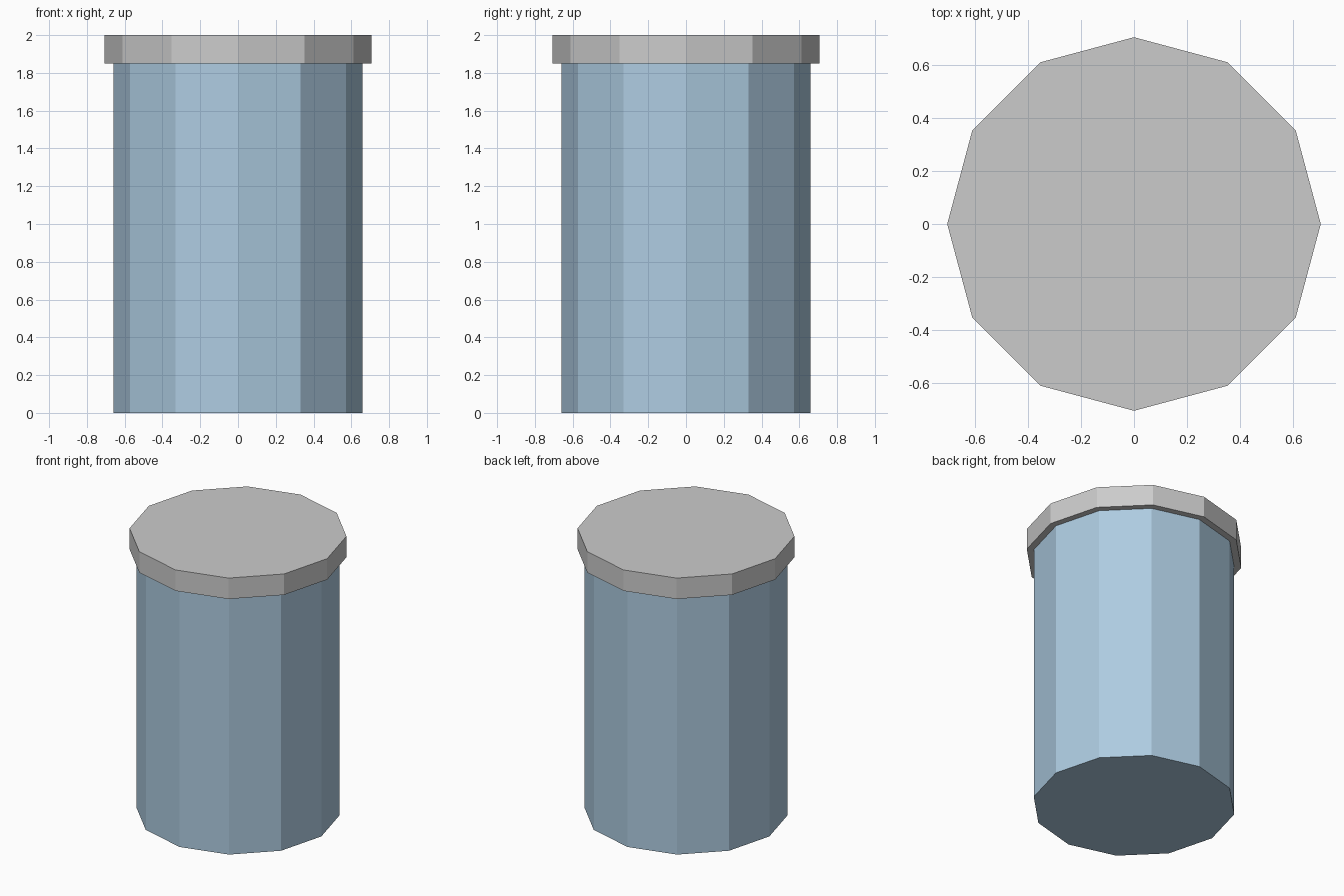
import bpy

if "Cube" in bpy.data.objects:
    bpy.data.objects.remove(bpy.data.objects["Cube"])

SIDES = 12


def drum(name, radius, z0, z1):
    bpy.ops.mesh.primitive_cylinder_add(
        vertices=SIDES, radius=radius, depth=z1 - z0,
        location=(0, 0, (z0 + z1) / 2))
    obj = bpy.context.object
    obj.name = name
    return obj


# Blue twelve-sided container
body = drum("body", 0.66, 0.0, 1.85)
blue = bpy.data.materials.new("blue")
blue.diffuse_color = (0.42, 0.6, 0.75, 1)
blue.use_nodes = True
blue.node_tree.nodes["Principled BSDF"].inputs["Base Color"].default_value = blue.diffuse_color
body.data.materials.append(blue)

# Slightly wider grey lid
drum("lid", 0.706, 1.85, 2.0)
